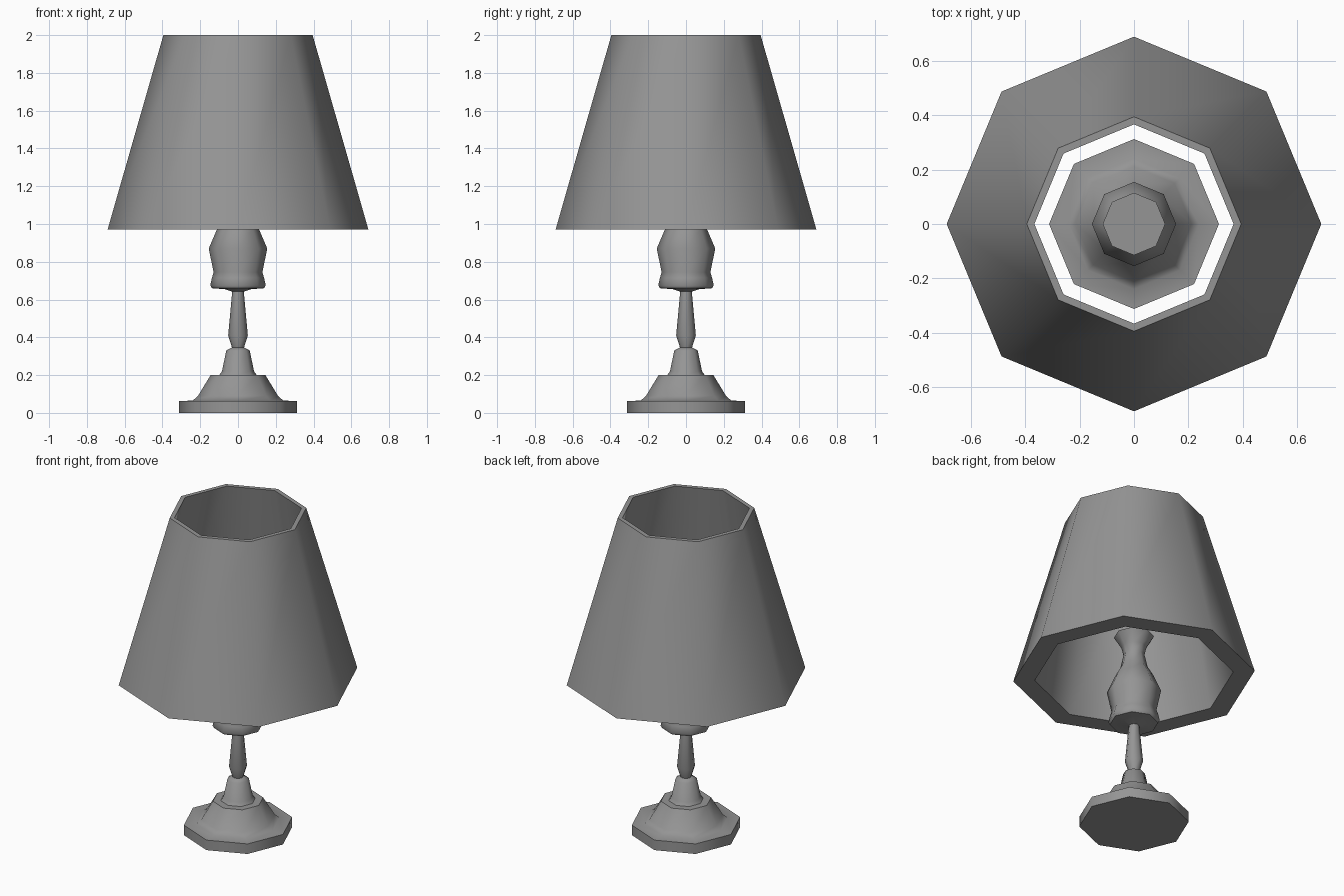
import bpy, bmesh
from math import cos, sin, tau, radians

cube = bpy.data.objects.get("Cube")
if cube:
    bpy.data.objects.remove(cube, do_unlink=True)

SIDES = 8

grey = bpy.data.materials.new("plain_grey")
grey.use_nodes = True
colour = (0.3, 0.3, 0.3, 1)
grey.diffuse_color = colour
grey.node_tree.nodes["Principled BSDF"].inputs["Base Color"].default_value = colour


def turned(name, profile, hollow=False):
    """Revolve (radius, height) points; cap the ends, or join them if hollow."""
    bm = bmesh.new()
    rings = [[bm.verts.new((r * cos(tau * i / SIDES), r * sin(tau * i / SIDES), z))
              for i in range(SIDES)] for r, z in profile]
    pairs = list(zip(rings, rings[1:]))
    if hollow:
        pairs.append((rings[-1], rings[0]))
    else:
        bm.faces.new(rings[0][::-1])
        bm.faces.new(rings[-1])
    for low, high in pairs:
        for i in range(SIDES):
            j = (i + 1) % SIDES
            bm.faces.new((low[i], low[j], high[j], high[i]))
    bmesh.ops.recalc_face_normals(bm, faces=bm.faces)
    mesh = bpy.data.meshes.new(name)
    bm.to_mesh(mesh)
    bm.free()
    mesh.materials.append(grey)
    obj = bpy.data.objects.new(name, mesh)
    bpy.context.collection.objects.link(obj)
    bpy.ops.object.select_all(action="DESELECT")
    obj.select_set(True)
    bpy.context.view_layer.objects.active = obj
    bpy.ops.object.shade_smooth_by_angle(angle=radians(50))
    return obj


# Stepped foot
turned("base", [(0.313, 0), (0.313, 0.063), (0.24, 0.065), (0.212, 0.09),
                (0.145, 0.2), (0.1, 0.2), (0.085, 0.22), (0.062, 0.33),
                (0.035, 0.345)])

# Slim tapered stem
turned("stem", [(0.03, 0.34), (0.052, 0.41), (0.03, 0.65)])

# Vase-shaped holder with flared top
turned("lamp_holder", [(0.035, 0.643), (0.07, 0.655), (0.138, 0.66), (0.147, 0.675),
                       (0.138, 0.715), (0.129, 0.745), (0.155, 0.87), (0.112, 0.97),
                       (0.078, 1.03), (0.06, 1.11), (0.072, 1.16), (0.115, 1.23)])

# Open shade, thicker toward the lower rim
turned("shade", [(0.69, 0.972), (0.395, 2), (0.367, 2), (0.568, 0.972)], hollow=True)
